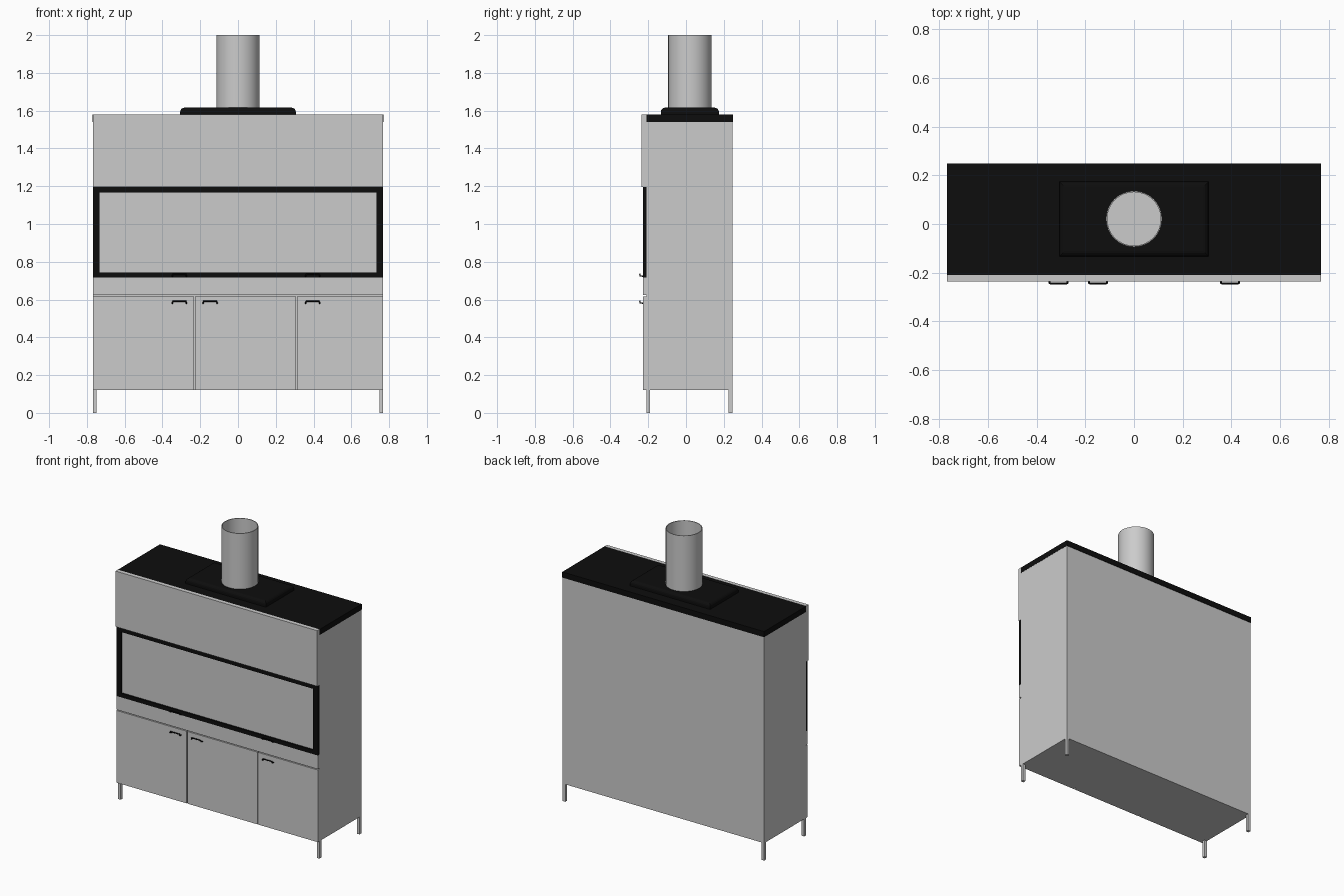
import bpy, bmesh
from math import radians

if "Cube" in bpy.data.objects:
    bpy.data.objects.remove(bpy.data.objects["Cube"])


def material(name, rgb):
    m = bpy.data.materials.new(name)
    m.diffuse_color = (*rgb, 1)
    m.use_nodes = True
    m.node_tree.nodes["Principled BSDF"].inputs["Base Color"].default_value = m.diffuse_color
    return m


BLACK = material("black_metal", (0.004, 0.004, 0.004))


def box(name, x, y, z, mat=None):
    """Box from (min, max) ranges."""
    bm = bmesh.new()
    bmesh.ops.create_cube(bm, size=1)
    for v in bm.verts:
        v.co = [r[0] if c < 0 else r[1] for c, r in zip(v.co, (x, y, z))]
    me = bpy.data.meshes.new(name)
    bm.to_mesh(me)
    bm.free()
    ob = bpy.data.objects.new(name, me)
    bpy.context.collection.objects.link(ob)
    if mat:
        me.materials.append(mat)
    return ob


def bow_handle(name, x, z):
    """Thin wire bow: two legs out of the panel and a bar across."""
    cu = bpy.data.curves.new(name, 'CURVE')
    cu.dimensions = '3D'
    cu.bevel_depth = 0.004
    cu.bevel_resolution = 1
    cu.use_fill_caps = True
    sp = cu.splines.new('POLY')
    pts = [(-.037, -.224, -.008), (-.037, -.243, -.004), (-.034, -.244, .004),
           (.034, -.244, .004), (.037, -.243, -.004), (.037, -.224, -.008)]
    sp.points.add(len(pts) - 1)
    for p, c in zip(sp.points, pts):
        p.co = (x + c[0], c[1], z + c[2], 1)
    cu.materials.append(BLACK)
    bpy.context.collection.objects.link(bpy.data.objects.new(name, cu))


W = 0.768           # half width
FACE = -0.21        # front of carcass
FRONT = -0.228      # front of doors and frame
BACK = 0.246

# Carcass, hood and top plate
box("carcass", (-W, W), (FACE, BACK), (0.12, 1.54))
box("hood_front_panel", (-W, W), (-0.236, FACE), (1.197, 1.58))
box("top_plate", (-W - .001, W + .001), (FACE, BACK + .003), (1.54, 1.579), BLACK)

# Lower front: rail and three doors separated by narrow gaps
g = 0.003
box("drawer_rail", (-W, W), (FRONT, FACE), (0.62 + g, 0.717))
edges = [-W - g, -0.23, 0.31, W + g]
for i in range(3):
    box(f"door_{i + 1}", (edges[i] + g, edges[i + 1] - g), (FRONT, FACE), (0.12, 0.62 - g))

# Black window frame with glass pane behind it
for s, n in ((-1, "left"), (1, "right")):
    box(f"frame_{n}", sorted((s * W, s * 0.733)), (FRONT, FACE), (0.717, 1.197), BLACK)
box("frame_top", (-0.733, 0.733), (FRONT, FACE), (1.167, 1.197), BLACK)
box("frame_bottom", (-0.733, 0.733), (FRONT, FACE), (0.717, 0.744), BLACK)
box("window_pane", (-0.733, 0.733), (-0.216, FACE), (0.744, 1.167))

# Handles on doors and on the lower frame edge
for i, x in enumerate((-0.31, -0.148, 0.395)):
    bow_handle(f"door_handle_{i + 1}", x, 0.587)
for i, x in enumerate((-0.31, 0.395)):
    bow_handle(f"window_handle_{i + 1}", x, 0.73)

# Four square legs
for s, n in ((-1, "left"), (1, "right")):
    for y, d in ((FACE, "front"), (BACK - 0.02, "back")):
        box(f"{d}_{n}_leg", sorted((s * W, s * (W - 0.02))), (y, y + 0.02), (0, 0.12))

# Flue flange with rounded upper rim
flange = box("flue_flange", (-0.306, 0.306), (-0.133, 0.174), (1.579, 1.616), BLACK)
bm = bmesh.new()
bm.from_mesh(flange.data)
rim = [e for e in bm.edges if all(v.co.z > 1.6 for v in e.verts)]
bmesh.ops.bevel(bm, geom=rim, offset=0.022, segments=4, profile=0.5, affect='EDGES')
bm.to_mesh(flange.data)
bm.free()

# Open flue pipe: tube with wall thickness and a closed floor
bpy.ops.mesh.primitive_cylinder_add(vertices=32, radius=0.115, depth=0.39,
                                    location=(0, 0.021, 1.805))
pipe = bpy.context.object
pipe.name = "flue_pipe"
bm = bmesh.new()
bm.from_mesh(pipe.data)
top = [f for f in bm.faces if f.normal.z > 0.9]
bmesh.ops.inset_region(bm, faces=top, thickness=0.005)
floor = bmesh.ops.extrude_discrete_faces(bm, faces=top)["faces"]
for v in floor[0].verts:
    v.co.z -= 0.38
bm.to_mesh(pipe.data)
bm.free()
bpy.ops.object.shade_smooth_by_angle(angle=radians(30))
